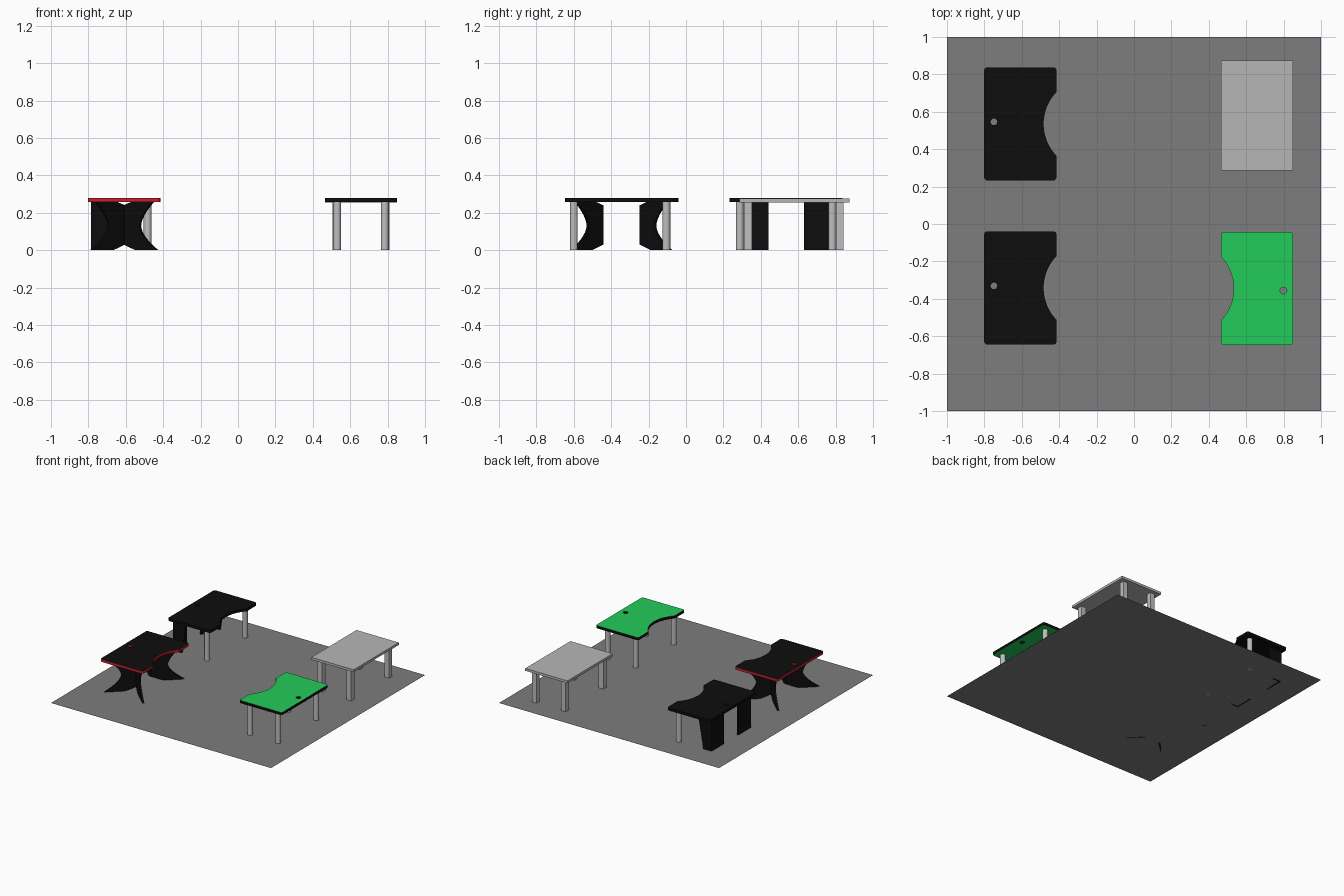
import bpy, bmesh, math
from mathutils import Matrix, Vector

if "Cube" in bpy.data.objects:
    bpy.data.objects.remove(bpy.data.objects["Cube"])


def material(name, rgb):
    m = bpy.data.materials.new(name)
    m.diffuse_color = (*rgb, 1)
    m.use_nodes = True
    m.node_tree.nodes["Principled BSDF"].inputs["Base Color"].default_value = m.diffuse_color
    return m


GREY = material("floor grey", (0.205, 0.205, 0.205))
BLACK = material("black", (0.004, 0.004, 0.004))
GREEN = material("green", (0.016, 0.60, 0.10))
RED = material("red", (0.58, 0.012, 0.03))
PALE = material("pale grey", (0.47, 0.47, 0.47))
SILVER = material("silver", (0.52, 0.52, 0.52))


def make(name, bm, *mats):
    me = bpy.data.meshes.new(name)
    bmesh.ops.recalc_face_normals(bm, faces=bm.faces)
    bm.to_mesh(me)
    bm.free()
    for m in mats:
        me.materials.append(m)
    ob = bpy.data.objects.new(name, me)
    bpy.context.collection.objects.link(ob)
    return ob


def box(name, x0, x1, y0, y1, z0, z1, mat):
    bm = bmesh.new()
    size = Matrix.Diagonal((x1 - x0, y1 - y0, z1 - z0, 1))
    mid = Matrix.Translation(((x0 + x1) / 2, (y0 + y1) / 2, (z0 + z1) / 2))
    bmesh.ops.create_cube(bm, size=1, matrix=mid @ size)
    return make(name, bm, mat)


def round_leg(name, x, y):
    bm = bmesh.new()
    bmesh.ops.create_cone(bm, cap_ends=True, segments=24, radius1=0.021, radius2=0.021,
                          depth=0.26, matrix=Matrix.Translation((x, y, 0.13)))
    for f in bm.faces:
        f.smooth = abs(f.normal.z) < 0.5
    return make(name, bm, SILVER)


def plate(name, pts, height, mat):
    """Extrude a closed 3D outline along a vector."""
    bm = bmesh.new()
    f = bm.faces.new([bm.verts.new(p) for p in pts])
    ext = bmesh.ops.extrude_face_region(bm, geom=[f])["geom"]
    bmesh.ops.translate(bm, vec=height, verts=[v for v in ext if isinstance(v, bmesh.types.BMVert)])
    return make(name, bm, mat)


def arc(cx, cy, r, a0, a1, n):
    return [(cx + r * math.cos(math.radians(a0 + (a1 - a0) * i / n)),
             cy + r * math.sin(math.radians(a0 + (a1 - a0) * i / n))) for i in range(n + 1)]


def desk_top(name, cx, cy, turn, face, edge):
    """Rounded board with a curved recess on its +x side and a cable hole."""
    hx, hy, r = 0.193, 0.302, 0.016
    half, R = 0.17, 0.246
    ang = math.degrees(math.asin(half / R))
    outline = (arc(-hx + r, hy - r, r, 90, 180, 5) + arc(-hx + r, -hy + r, r, 180, 270, 5)
               + arc(hx - r, -hy + r, r, 270, 360, 5)
               + arc(hx + R * math.cos(math.radians(ang)), 0, R, 180 + ang, 180 - ang, 24)
               + arc(hx - r, hy - r, r, 0, 90, 5))
    hole = arc(-0.141, 0.011, 0.018, 0, 345, 23)
    cu = bpy.data.curves.new(name, 'CURVE')
    cu.dimensions, cu.fill_mode, cu.extrude = '2D', 'BOTH', 0.011
    for pts in (outline, hole):
        sp = cu.splines.new('POLY')
        sp.points.add(len(pts) - 1)
        for p, (x, y) in zip(sp.points, pts):
            p.co = (x, y, 0, 1)
        sp.use_cyclic_u = True
    tmp = bpy.data.objects.new(name + "_outline", cu)
    bpy.context.collection.objects.link(tmp)
    me = bpy.data.meshes.new_from_object(tmp.evaluated_get(bpy.context.evaluated_depsgraph_get()))
    bpy.data.objects.remove(tmp)
    bm = bmesh.new()
    bm.from_mesh(me)
    bmesh.ops.remove_doubles(bm, verts=bm.verts, dist=1e-5)
    bm.normal_update()
    for f in bm.faces:                       # edge band gets the trim colour
        f.material_index = 0 if abs(f.normal.z) > 0.5 else 1
        f.smooth = False
    ob = make(name, bm, face, edge)
    ob.location = (cx, cy, 0.269)
    ob.rotation_euler.z = turn


# Floor
bm = bmesh.new()
bmesh.ops.create_grid(bm, x_segments=1, y_segments=1, size=1)
make("floor", bm, GREY)

# Curved desk boards
desk_top("black_desk_top", -0.608, 0.535, 0, BLACK, BLACK)
desk_top("red_edge_desk_top", -0.608, -0.342, 0, BLACK, RED)
desk_top("green_desk_top", 0.658, -0.345, math.pi, GREEN, BLACK)

# Green desk: four round legs
for x in (0.53, 0.785):
    for y in (-0.60, -0.105):
        round_leg("green_desk_leg", x, y)

# Plain table: board and square legs
box("plain_table_top", 0.466, 0.85, 0.287, 0.873, 0.256, 0.276, PALE)
for x in (0.525, 0.79):
    for y in (0.332, 0.822):
        box("plain_table_leg", x - 0.021, x + 0.021, y - 0.021, y + 0.021, 0, 0.256, SILVER)

# Black desk: round front legs, angled rear legs with a tapered return
for y, s in ((0.535, -1), (0.535, 1)):
    round_leg("black_desk_front_leg", -0.483, y + s * 0.247)
    a, b = sorted((y + s * 0.095, y + s * 0.255))
    box("black_desk_rear_panel", -0.785, -0.77, a, b, 0, 0.259, BLACK)
    yo = y + s * 0.255
    plate("black_desk_rear_return",
          [(-0.785, yo, 0), (-0.71, yo, 0), (-0.665, yo, 0.259), (-0.785, yo, 0.259)],
          Vector((0, -s * 0.015, 0)), BLACK)

# Red-edged desk: V-shaped pedestals with hollowed outer edges
profile = [(0, 0.24), (0.25, 0.259)]
for i in range(15):
    s = 1 - 2 * i / 14
    t = 0.48 + (0.40 if s > 0 else 0.52) * abs(s) ** 1.7
    profile.append((t, 0.1295 + 0.1295 * s))
profile += [(0.36, 0), (0, 0.03)]
for sy in (-1, 1):
    for sx in (-1, 1):
        spine = Vector((-0.608, -0.345 + sy * 0.102, 0))
        reach = Vector((sx * 0.178, sy * 0.165, 0))
        side = reach.cross(Vector((0, 0, 1))).normalized() * 0.014
        pts = [spine + reach * t + Vector((0, 0, z)) - side / 2 for t, z in profile]
        plate("red_edge_desk_pedestal", pts, side, BLACK)
